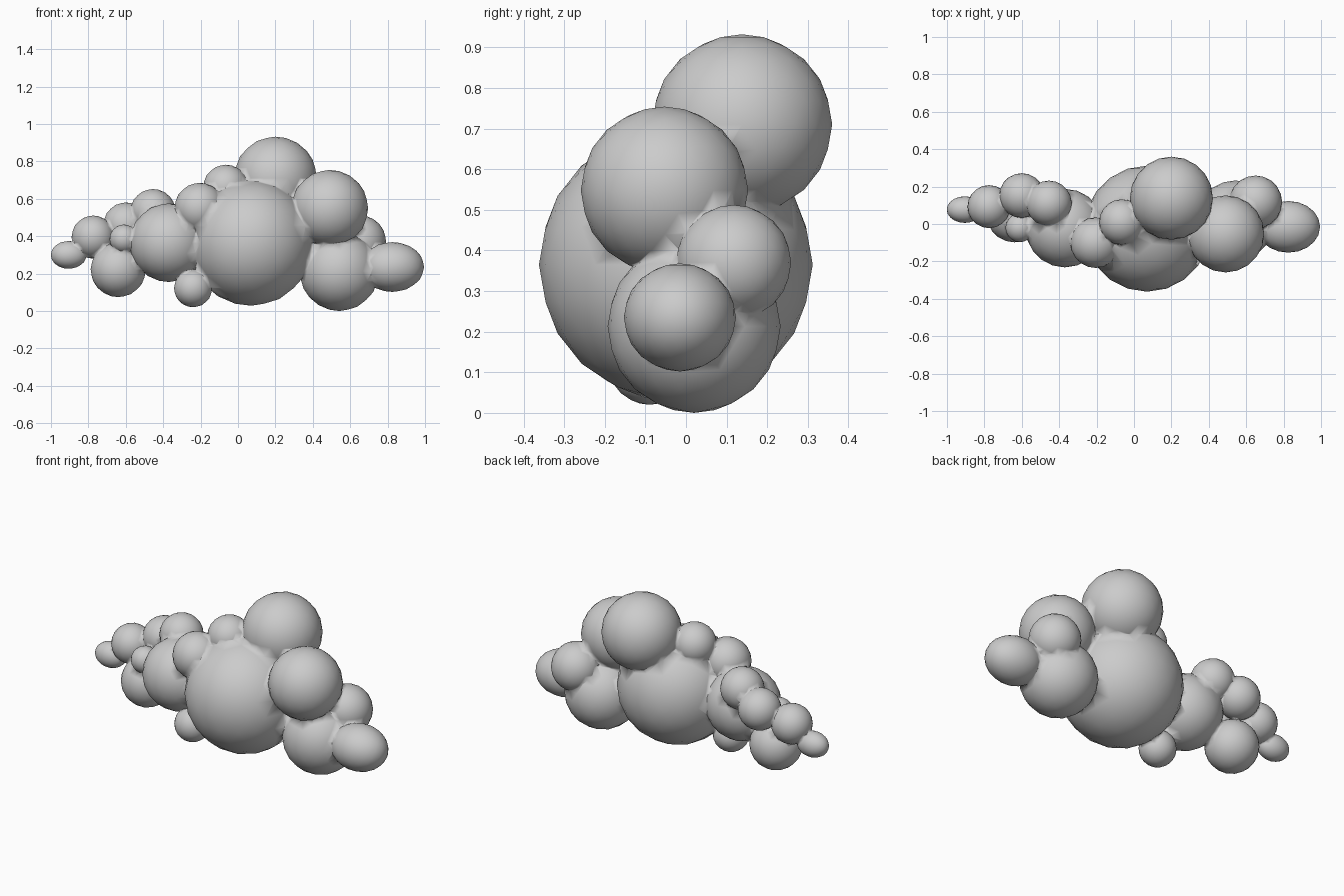
import bpy

if "Cube" in bpy.data.objects:
    bpy.data.objects.remove(bpy.data.objects["Cube"])

# Puffs of the cloud: centre x, y, z, then radii (one value = round)
PUFFS = [
    ((0.07, -0.025, 0.365), (0.337,)),            # main body
    ((0.20, 0.138, 0.71), (0.222,)),              # top
    ((0.49, -0.053, 0.548), (0.206,)),            # upper right
    ((0.542, 0.02, 0.213), (0.213,)),             # lower right
    ((0.825, -0.015, 0.235), (0.17, 0.138, 0.133)),  # right tip
    ((0.65, 0.117, 0.37), (0.142,)),              # back right
    ((-0.065, 0.01, 0.66), (0.122,)),             # left of top
    ((-0.205, -0.10, 0.55), (0.135,)),            # left shoulder
    ((-0.37, -0.022, 0.365), (0.21,)),            # left body
    ((-0.24, -0.09, 0.122), (0.102,)),            # small lower
    ((-0.64, 0.05, 0.222), (0.148,)),             # lower left
    ((-0.61, -0.02, 0.385), (0.077,)),            # small left front
    ((-0.455, 0.11, 0.53), (0.122,)),             # left upper
    ((-0.60, 0.152, 0.46), (0.12,)),              # left back
    ((-0.775, 0.093, 0.395), (0.115,)),           # far left
    ((-0.905, 0.077, 0.30), (0.096, 0.071, 0.074)),  # left tip
]


def puff(centre, radii):
    bpy.ops.mesh.primitive_ico_sphere_add(subdivisions=3, radius=1, location=centre)
    ob = bpy.context.object
    ob.scale = radii if len(radii) == 3 else radii * 3
    bpy.ops.object.transform_apply(location=True, rotation=True, scale=True)
    return ob


cloud = puff(*PUFFS[0])
cloud.name = "cloud"

# Fuse every other puff into the body
for centre, radii in PUFFS[1:]:
    other = puff(centre, radii)
    other.hide_render = True
    mod = cloud.modifiers.new("fuse", "BOOLEAN")
    mod.operation = "UNION"
    mod.solver = "EXACT"
    mod.object = other
    bpy.ops.object.select_all(action="DESELECT")
    cloud.select_set(True)
    bpy.context.view_layer.objects.active = cloud
    bpy.ops.object.modifier_apply(modifier=mod.name)
    bpy.data.objects.remove(other, do_unlink=True)

# Smooth everywhere so the joins blend softly
bpy.ops.object.shade_smooth()
